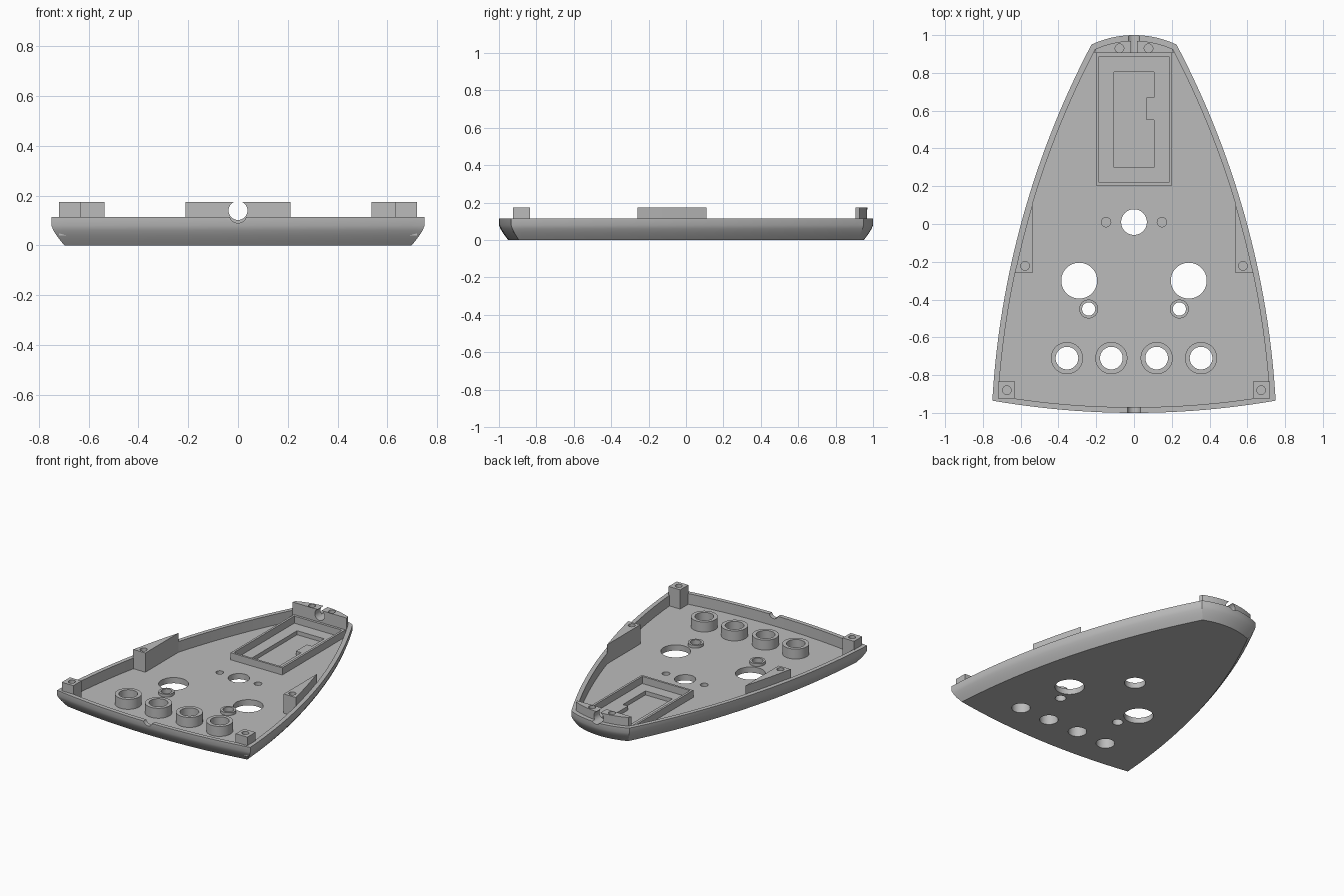
import bpy, bmesh
from math import pi, sin, cos, atan2
from mathutils import Vector, Matrix

if "Cube" in bpy.data.objects:
    bpy.data.objects.remove(bpy.data.objects["Cube"])

FLOOR, RIM, TOP = 0.04, 0.115, 0.175

grey = bpy.data.materials.new("plain grey")
grey.use_nodes = True
grey.diffuse_color = (0.5, 0.5, 0.5, 1)
grey.node_tree.nodes["Principled BSDF"].inputs["Base Color"].default_value = (0.5, 0.5, 0.5, 1)


def finish(name, bm):
    bmesh.ops.recalc_face_normals(bm, faces=bm.faces[:])
    me = bpy.data.meshes.new(name)
    bm.to_mesh(me)
    bm.free()
    ob = bpy.data.objects.new(name, me)
    bpy.context.collection.objects.link(ob)
    me.materials.append(grey)
    return ob


def loft(name, rings):
    """Closed solid through matching rings of 3D points."""
    bm = bmesh.new()
    loops = [[bm.verts.new(p) for p in ring] for ring in rings]
    n = len(loops[0])
    for a, b in zip(loops, loops[1:]):
        for i in range(n):
            j = (i + 1) % n
            bm.faces.new((a[i], a[j], b[j], b[i]))
    bm.faces.new(loops[0])
    bm.faces.new(loops[-1])
    return finish(name, bm)


def prism(name, pts, z0, z1):
    return loft(name, [[(p[0], p[1], z) for p in pts] for z in (z0, z1)])


def rect(x0, y0, x1, y1):
    return [(x0, y0), (x1, y0), (x1, y1), (x0, y1)]


def circle(x, y, r, n=48):
    return [(x + r * cos(2 * pi * i / n), y + r * sin(2 * pi * i / n)) for i in range(n)]


def cut(ob, *cutters):
    for c in cutters:
        m = ob.modifiers.new("cut", "BOOLEAN")
        m.operation, m.solver, m.object = "DIFFERENCE", "EXACT", c
        bpy.context.view_layer.objects.active = ob
        bpy.ops.object.modifier_apply(modifier=m.name)
    for c in cutters:
        bpy.data.objects.remove(c)


def hole(x, y, r, z0=-0.1, z1=0.3):
    return prism("hole_cutter", circle(x, y, r), z0, z1)


def channel(y0, y1, z, r):
    ring = circle(0, z, r)
    return loft("channel_cutter", [[(p[0], y, p[1]) for p in ring] for y in (y0, y1)])


def arc(a, b, sag, n):
    """Points from a towards b, bulging to the right of travel; end point left out."""
    a, b = Vector(a), Vector(b)
    d = b - a
    out = Vector((d.y, -d.x)).normalized()
    h = d.length / 2
    r = (h * h + sag * sag) / (2 * sag)
    half = atan2(h, r - sag)
    mid = (a + b) / 2
    pts = []
    for i in range(n):
        t = -half + 2 * half * i / n
        pts.append(mid + d.normalized() * r * sin(t) + out * (r * cos(t) - (r - sag)))
    return pts


# Counter-clockwise outline of the tapered tray
FR, BR, BL, FL = (0.75, -0.935), (0.225, 0.95), (-0.225, 0.95), (-0.75, -0.935)
outline = arc(FL, FR, 0.065, 24) + arc(FR, BR, 0.105, 32) + arc(BR, BL, 0.05, 16) + arc(BL, FL, 0.105, 32)


def inset(d):
    pts = []
    n = len(outline)
    for i, p in enumerate(outline):
        e1 = (p - outline[i - 1]).normalized()
        e2 = (outline[(i + 1) % n] - p).normalized()
        n1, n2 = Vector((-e1.y, e1.x)), Vector((-e2.y, e2.x))
        pts.append(p + (n1 + n2) * d / (1 + n1.dot(n2)))
    return pts


# Tray shell: rounded underside edge, rim, inner wall and floor
profile = [(0.05, 0), (0.034, 0.02), (0.02, 0.04), (0.008, 0.06), (0, 0.08),
           (0, RIM), (0.03, RIM), (0.03, FLOOR)]
shell = loft("tray_shell", [[(p.x, p.y, z) for p in inset(d)] for d, z in profile])

POTS = [(x, -0.71) for x in (-0.355, -0.12, 0.12, 0.355)]
SMALL = [(x, -0.45) for x in (-0.24, 0.24)]
cutters = [hole(0, 0.01, 0.068)]
cutters += [hole(x, y, 0.06) for x, y in POTS]
cutters += [hole(x, y, 0.035) for x, y in SMALL]
for s in (-1, 1):
    cutters += [hole(s * 0.29, -0.3, 0.095), hole(s * 0.148, 0.01, 0.025, 0.015)]
# Shallow display pocket with a tongue on one side
pocket = [(-0.105, 0.3), (0.105, 0.3), (0.105, 0.55), (0.065, 0.55),
          (0.065, 0.67), (0.105, 0.67), (0.105, 0.805), (-0.105, 0.805)]
cutters.append(prism("pocket_cutter", pocket, 0.012, 0.2))
# Cable notches in the front and back walls
cutters += [channel(-1.1, -0.9, 0.125, 0.035), channel(0.85, 1.1, 0.14, 0.038)]
cut(shell, *cutters)


# Raised collars around the holes
def collar(name, x, y, ro, ri, z1):
    rings = [(ro, FLOOR), (ro, z1), (ri, z1), (ri, FLOOR)]
    ob = loft(name, [[(*p, z) for p in circle(x, y, r)] for r, z in rings])
    bm = bmesh.new()
    bm.from_mesh(ob.data)
    bmesh.ops.delete(bm, geom=[f for f in bm.faces if len(f.verts) > 4], context="FACES_ONLY")
    bm.to_mesh(ob.data)
    bm.free()
    return ob


parts = [shell]
parts += [collar("control_collar", x, y, 0.085, 0.06, 0.11) for x, y in POTS]
parts += [collar("light_collar", x, y, 0.05, 0.035, 0.06) for x, y in SMALL]

# Rectangular frame around the pocket
frame = prism("display_frame", rect(-0.2, 0.205, 0.2, 0.905), FLOOR, 0.09)
cut(frame, prism("frame_cutter", rect(-0.185, 0.22, 0.185, 0.888), 0, 0.2))
parts.append(frame)

# Screw posts at the front corners and wedge bosses on the side walls
wall = [p for p in inset(0.03) if p.x > 0.5 and -0.26 < p.y < 0.11]
for s, side in ((1, "left"), (-1, "right")):
    post = prism(side + "_corner_post", rect(s * 0.63, -0.925, s * 0.72, -0.835), FLOOR, TOP)
    cut(post, hole(s * 0.673, -0.88, 0.023, 0.08))
    wedge = [(0.537, -0.26), (0.632, -0.26)] + [(p.x, p.y) for p in wall] + [(0.537, 0.11)]
    boss = prism(side + "_wedge_boss", [(s * x, y) for x, y in wedge], FLOOR, TOP)
    cut(boss, hole(s * 0.577, -0.222, 0.023, 0.08))
    parts += [post, boss]

# Back clamp block following the rear arc, with cable channel and screw holes
rear = [(p.x, p.y) for p in inset(0.03) if p.y > 0.915 and abs(p.x) < 0.22]
block = prism("cable_clamp_block", [(-0.21, 0.905), (0.21, 0.905)] + rear, FLOOR, TOP)
cut(block, channel(0.85, 1.1, 0.14, 0.038), hole(-0.077, 0.93, 0.023, 0.08), hole(0.077, 0.93, 0.023, 0.08))
parts.append(block)

bpy.ops.object.select_all(action="DESELECT")
for ob in parts:
    ob.select_set(True)
bpy.context.view_layer.objects.active = shell
bpy.ops.object.shade_smooth_by_angle(angle=0.5)
